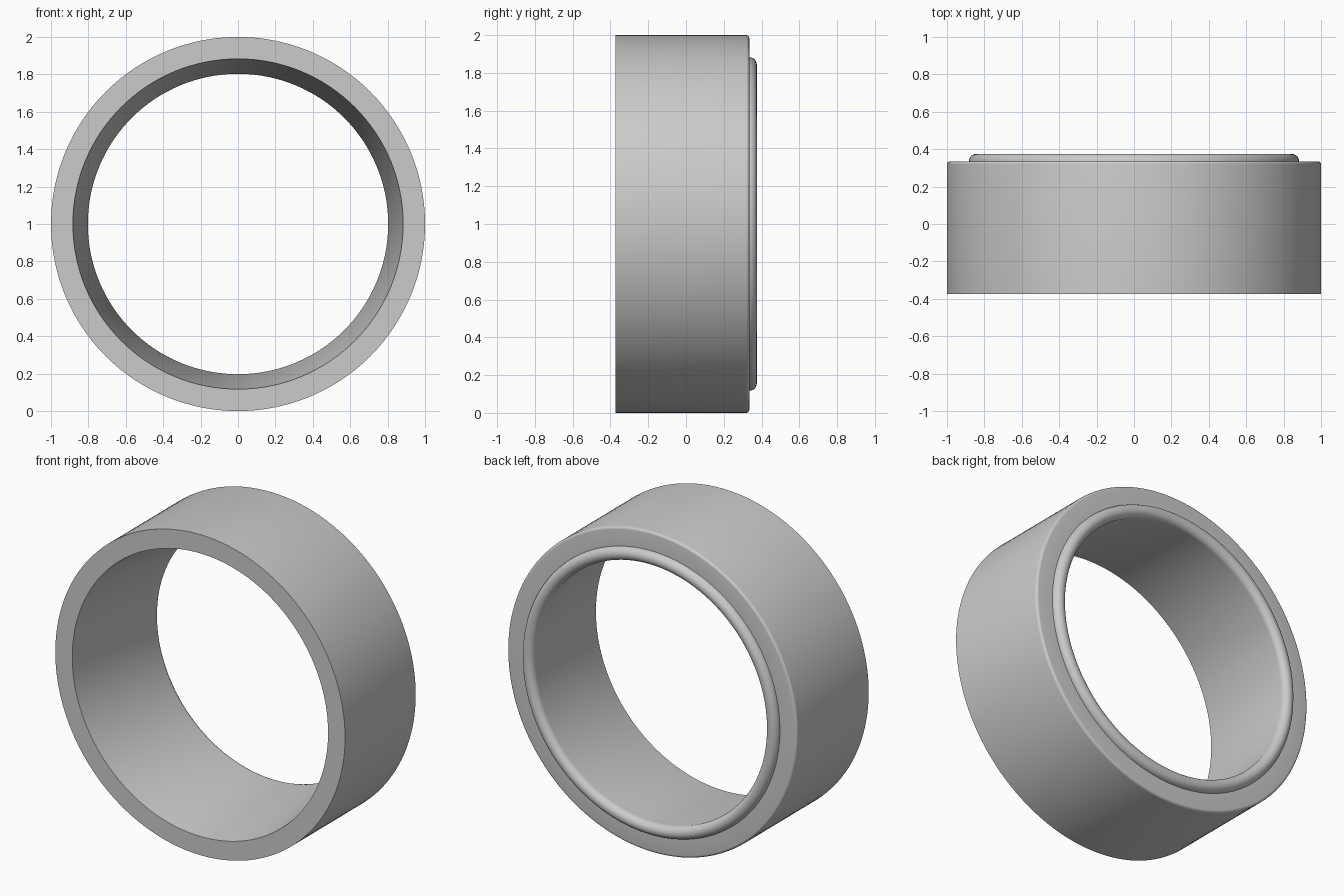
import bpy, bmesh, math

if "Cube" in bpy.data.objects:
    bpy.data.objects.remove(bpy.data.objects["Cube"])

SEG = 128

mat = bpy.data.materials.new("light_grey")
mat.diffuse_color = (0.6, 0.6, 0.6, 1)
mat.use_nodes = True
mat.node_tree.nodes["Principled BSDF"].inputs["Base Color"].default_value = mat.diffuse_color


def arc(cr, cy, rad, a0, a1, n):
    """Points (radius, y) along an arc; angle 0 points outward, 90 points back."""
    pts = []
    for i in range(n + 1):
        a = math.radians(a0 + (a1 - a0) * i / n)
        pts.append((cr + rad * math.cos(a), cy + rad * math.sin(a)))
    return pts


def lathe(name, profile):
    """Spin a closed (radius, y) profile around the y axis at z = 1."""
    bm = bmesh.new()
    rings = []
    for s in range(SEG):
        t = 2 * math.pi * s / SEG
        rings.append([bm.verts.new((r * math.cos(t), y, 1 + r * math.sin(t)))
                      for r, y in profile])
    n = len(profile)
    for s in range(SEG):
        a, b = rings[s], rings[(s + 1) % SEG]
        for i in range(n):
            j = (i + 1) % n
            bm.faces.new((a[i], a[j], b[j], b[i]))
    bmesh.ops.recalc_face_normals(bm, faces=bm.faces)
    me = bpy.data.meshes.new(name)
    bm.to_mesh(me)
    bm.free()
    me.materials.append(mat)
    ob = bpy.data.objects.new(name, me)
    bpy.context.collection.objects.link(ob)
    bpy.ops.object.select_all(action='DESELECT')
    ob.select_set(True)
    bpy.context.view_layer.objects.active = ob
    bpy.ops.object.shade_smooth_by_angle(angle=math.radians(30))
    return ob


# Sleeve: flat front, tapered bore, rounded outer back edge, half-round back lip
profile = [(0.883, -0.373), (1.0, -0.373)]
profile += arc(0.984, 0.319, 0.016, 0, 90, 5)
profile += arc(0.843, 0.335, 0.04, 0, 180, 16)
lathe("ring_sleeve", profile)
